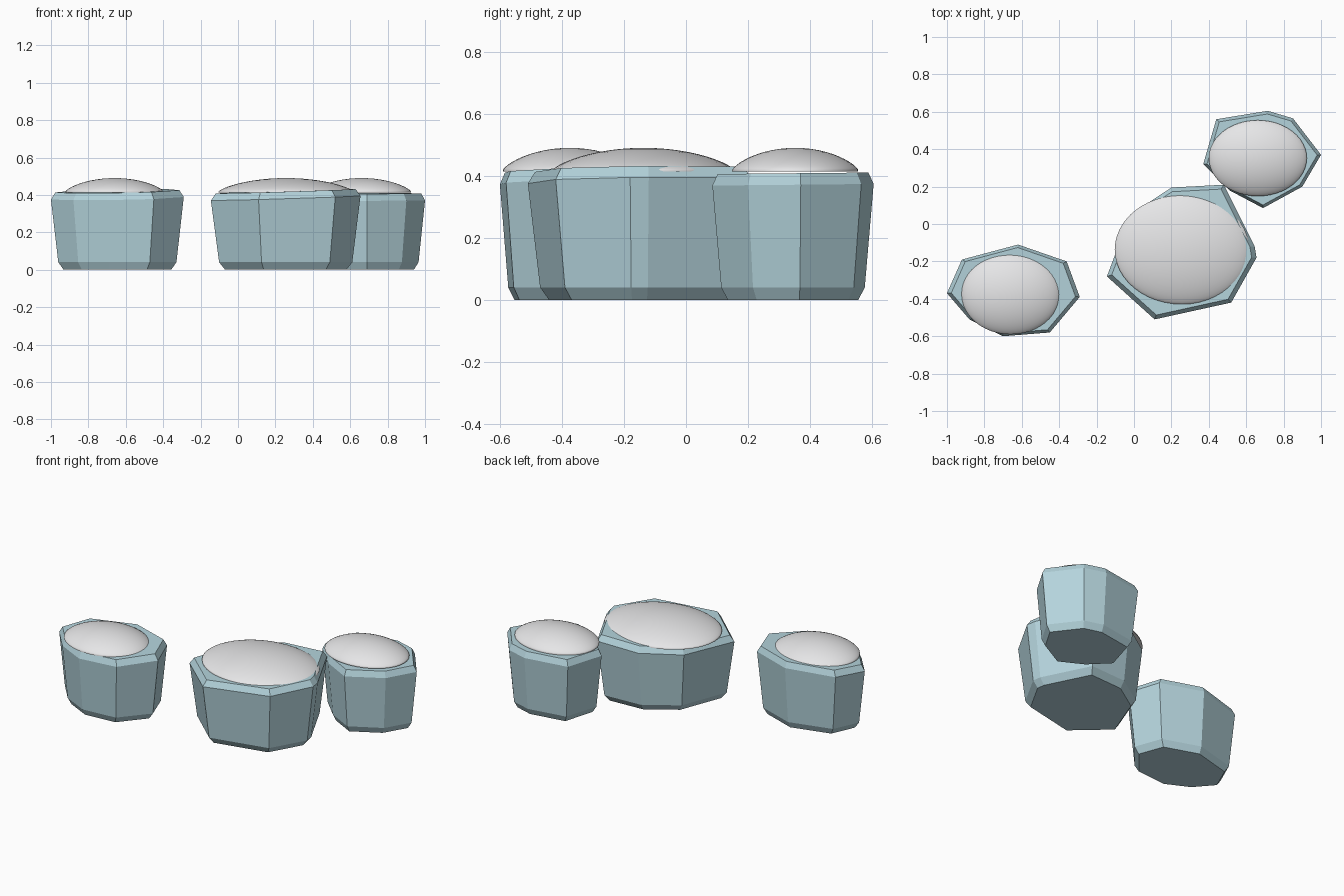
import bpy, bmesh, math
from mathutils import Vector

if "Cube" in bpy.data.objects:
    bpy.data.objects.remove(bpy.data.objects["Cube"])


def material(name, rgb):
    m = bpy.data.materials.new(name)
    m.diffuse_color = (*rgb, 1)
    m.use_nodes = True
    m.node_tree.nodes["Principled BSDF"].inputs["Base Color"].default_value = m.diffuse_color
    return m


stone = material("pale blue stone", (0.46, 0.66, 0.72))
snow = material("snow white", (0.80, 0.80, 0.81))


def finish(bm, name, mat):
    bmesh.ops.recalc_face_normals(bm, faces=bm.faces)
    me = bpy.data.meshes.new(name)
    bm.to_mesh(me)
    bm.free()
    me.materials.append(mat)
    ob = bpy.data.objects.new(name, me)
    bpy.context.collection.objects.link(ob)
    return ob


# Faceted rock: one outline scaled into four rings, with a slightly tilted top
def rock(name, outline, top, tilt_x, tilt_y):
    xs, ys = zip(*outline)
    cx, cy = (min(xs) + max(xs)) / 2, (min(ys) + max(ys)) / 2
    bm = bmesh.new()
    rings = []
    for scale, drop, base in ((0.81, None, 0), (0.89, None, 0.04),
                              (1.0, 0.037, 0), (0.935, 0, 0)):
        ring = []
        for x, y in outline:
            dx, dy = (x - cx) * scale, (y - cy) * scale
            z = base if drop is None else top - drop + tilt_x * dx + tilt_y * dy
            ring.append(bm.verts.new((cx + dx, cy + dy, z)))
        rings.append(ring)
    n = len(outline)
    for a, b in zip(rings, rings[1:]):
        for i in range(n):
            j = (i + 1) % n
            bm.faces.new((a[i], a[j], b[j], b[i]))
    bm.faces.new(rings[0][::-1])
    bm.faces.new(rings[-1])
    return finish(bm, name, stone)


# Snow cap: smooth low dome with a flat underside
def cap(name, cx, cy, rx, ry, base, height):
    bm = bmesh.new()
    n, steps = 48, 12
    rings = []
    for k in range(steps):
        r = math.cos(k / steps * math.pi / 2)
        z = base + 0.006 + (height - 0.006) * (1 - r * r) ** 0.75
        rings.append([bm.verts.new((cx + rx * r * math.cos(t), cy + ry * r * math.sin(t), z))
                      for t in (i * math.tau / n for i in range(n))])
    under = [bm.verts.new((v.co.x, v.co.y, base)) for v in rings[0]]
    rings.insert(0, under)
    for a, b in zip(rings, rings[1:]):
        for i in range(n):
            j = (i + 1) % n
            bm.faces.new((a[i], a[j], b[j], b[i]))
    bm.faces.new(under[::-1])
    tip = bm.verts.new((cx, cy, base + height))
    for i in range(n):
        bm.faces.new((rings[-1][i], rings[-1][(i + 1) % n], tip))
    ob = finish(bm, name, snow)
    for o in bpy.context.selected_objects:
        o.select_set(False)
    bpy.context.view_layer.objects.active = ob
    ob.select_set(True)
    bpy.ops.object.shade_smooth_by_angle(angle=math.radians(50))


# Left rock
rock("left_rock", [(-1.0, -0.37), (-0.88, -0.51), (-0.70, -0.60), (-0.45, -0.58),
                   (-0.29, -0.39), (-0.36, -0.20), (-0.62, -0.11), (-0.92, -0.19)],
     0.42, 0.02, 0.04)
cap("left_snow_cap", -0.66, -0.375, 0.262, 0.215, 0.413, 0.077)

# Large middle rock
rock("middle_rock", [(-0.145, -0.28), (0.11, -0.51), (0.52, -0.42), (0.655, -0.18),
                     (0.645, -0.12), (0.48, 0.21), (0.20, 0.195), (-0.02, 0.05)],
     0.42, 0.03, 0.01)
cap("middle_snow_cap", 0.257, -0.137, 0.36, 0.292, 0.413, 0.077)

# Right rear rock
rock("right_rock", [(0.37, 0.32), (0.51, 0.18), (0.69, 0.085), (0.90, 0.20), (1.0, 0.37),
                    (0.85, 0.565), (0.715, 0.605), (0.44, 0.56)],
     0.408, 0.0, 0.01)
cap("right_snow_cap", 0.662, 0.352, 0.262, 0.203, 0.413, 0.077)
